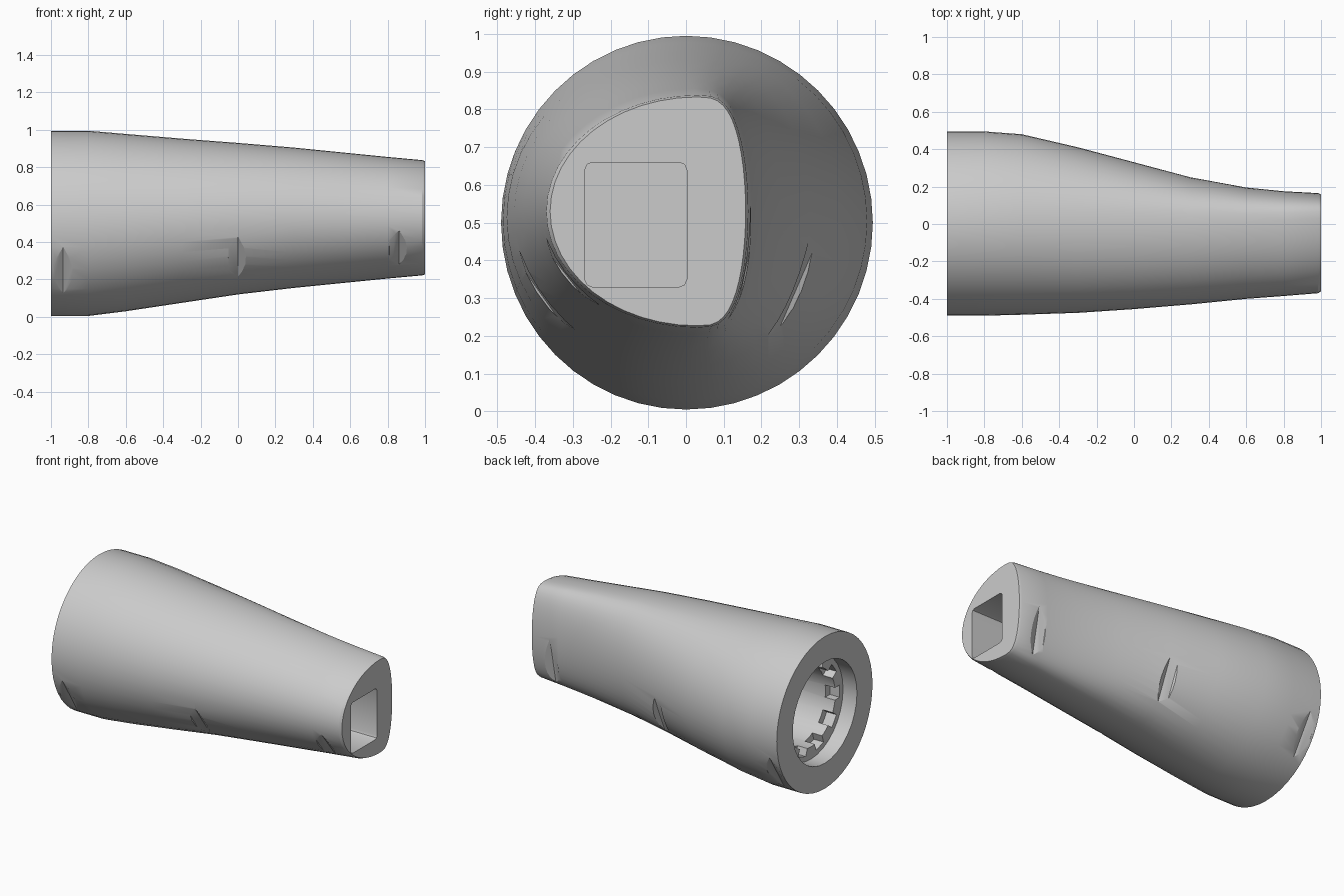
import bpy, bmesh, math
from mathutils import Matrix, Vector

old = bpy.data.objects.get("Cube")
if old:
    bpy.data.objects.remove(old, do_unlink=True)

grey = bpy.data.materials.new("plain grey")
grey.use_nodes = True
colour = (0.6, 0.6, 0.6, 1)
grey.diffuse_color = colour
grey.node_tree.nodes["Principled BSDF"].inputs["Base Color"].default_value = colour

# Stations along the shell: x, top, bottom, back, front, crown offset
STATIONS = [
    (-1.0, 0.995, 0.005, 0.495, -0.49, 0.0),
    (-0.8, 0.995, 0.005, 0.495, -0.49, 0.0),
    (-0.6, 0.978, 0.03, 0.48, -0.485, 0.0),
    (-0.3, 0.953, 0.075, 0.41, -0.475, 0.0),
    (0.0, 0.93, 0.12, 0.33, -0.455, 0.0),
    (0.3, 0.905, 0.155, 0.25, -0.43, 0.0),
    (0.6, 0.875, 0.185, 0.195, -0.4, 0.01),
    (0.8, 0.855, 0.205, 0.175, -0.385, 0.02),
    (0.985, 0.838, 0.222, 0.165, -0.37, 0.03),
    (1.0, 0.833, 0.227, 0.158, -0.36, 0.03),
]
SIDES = 48


def section_point(st, a):
    """Point on a section: round in front, flatter behind as it tapers."""
    x, top, bottom, back, front, crown = st
    c, s = math.cos(a), math.sin(a)
    z = (top + bottom) / 2 + (top - bottom) / 2 * s
    taper = (0.495 - back) / 0.33
    if c > 0:
        y = crown + (back - crown) * c ** (1 - 0.35 * taper)
    else:
        y = crown + (crown - front) * c
    return Vector((x, y, z))


def section_at(x):
    for p, q in zip(STATIONS, STATIONS[1:]):
        if x <= q[0]:
            t = (x - p[0]) / (q[0] - p[0])
            return tuple(u + (v - u) * t for u, v in zip(p, q))


def make_object(name, bm):
    bmesh.ops.recalc_face_normals(bm, faces=bm.faces)
    mesh = bpy.data.meshes.new(name)
    bm.to_mesh(mesh)
    bm.free()
    mesh.materials.append(grey)
    ob = bpy.data.objects.new(name, mesh)
    bpy.context.collection.objects.link(ob)
    return ob


# Lofted shell
bm = bmesh.new()
rings = [[bm.verts.new(section_point(st, 2 * math.pi * i / SIDES)) for i in range(SIDES)]
         for st in STATIONS]
for r, q in zip(rings, rings[1:]):
    for i in range(SIDES):
        j = (i + 1) % SIDES
        bm.faces.new((r[i], r[j], q[j], q[i]))
bm.faces.new(rings[0])
bm.faces.new(rings[-1])
shell = make_object("tapered_shell", bm)


def cut(bm):
    """Subtract a solid from the shell, then remove the cutter."""
    cutter = make_object("cutter", bm)
    cutter.hide_render = True
    mod = shell.modifiers.new("cut", 'BOOLEAN')
    mod.operation = 'DIFFERENCE'
    mod.solver = 'EXACT'
    mod.object = cutter
    bpy.context.view_layer.objects.active = shell
    bpy.ops.object.modifier_apply(modifier=mod.name)
    bpy.data.objects.remove(cutter, do_unlink=True)


def bore(radius, x0, x1):
    bm = bmesh.new()
    place = Matrix.Translation(((x0 + x1) / 2, 0, 0.5)) @ Matrix.Rotation(math.pi / 2, 4, 'Y')
    bmesh.ops.create_cone(bm, cap_ends=True, segments=32, radius1=radius, radius2=radius,
                          depth=x1 - x0, matrix=place)
    cut(bm)


def box(centre, size, turn=0.0):
    bm = bmesh.new()
    place = (Matrix.Translation((0, 0, 0.5)) @ Matrix.Rotation(turn, 4, 'X')
             @ Matrix.Translation(centre) @ Matrix.Diagonal((*size, 1)))
    bmesh.ops.create_cube(bm, size=1, matrix=place)
    return bm


# Stepped round bore in the wide end
bore(0.33, -1.1, -0.9)
bore(0.25, -1.1, 0.1)

# Keyed slots around the step
for k in range(10):
    cut(box((-0.9, 0, 0.25), (0.14, 0.08, 0.09), 2 * math.pi * (k + 0.5) / 10))

# Rectangular socket with softened corners in the narrow end
bm = box((0.9, -0.133, -0.005), (0.6, 0.27, 0.33))
long_edges = [e for e in bm.edges if abs(e.verts[0].co.x - e.verts[1].co.x) > 0.1]
bmesh.ops.bevel(bm, geom=long_edges, offset=0.02, segments=2, affect='EDGES', profile=0.5)
cut(bm)

# Shallow faceted scallops, three on each lower side
for x in (-0.935, 0.0, 0.86):
    for side in (-1, 1):
        low = -math.radians(32)
        a = low if side > 0 else math.pi - low
        st = section_at(x)
        p = section_point(st, a)
        tangent = (section_point(st, a + 0.2) - section_point(st, a - 0.2)).normalized()
        out = tangent.cross(Vector((1, 0, 0))).normalized()
        if out.z > 0:
            out = -out
        along = out.cross(tangent)
        turn = Matrix((out, along, tangent)).transposed().to_4x4()
        bm = bmesh.new()
        bmesh.ops.create_cone(bm, cap_ends=True, segments=8, radius1=0.07, radius2=0.07,
                              depth=0.4, matrix=Matrix.Translation(p + out * 0.048) @ turn)
        cut(bm)

# Smooth skin with crisp rims
bpy.ops.object.select_all(action='DESELECT')
shell.select_set(True)
bpy.context.view_layer.objects.active = shell
bpy.ops.object.shade_smooth_by_angle(angle=math.radians(25))
